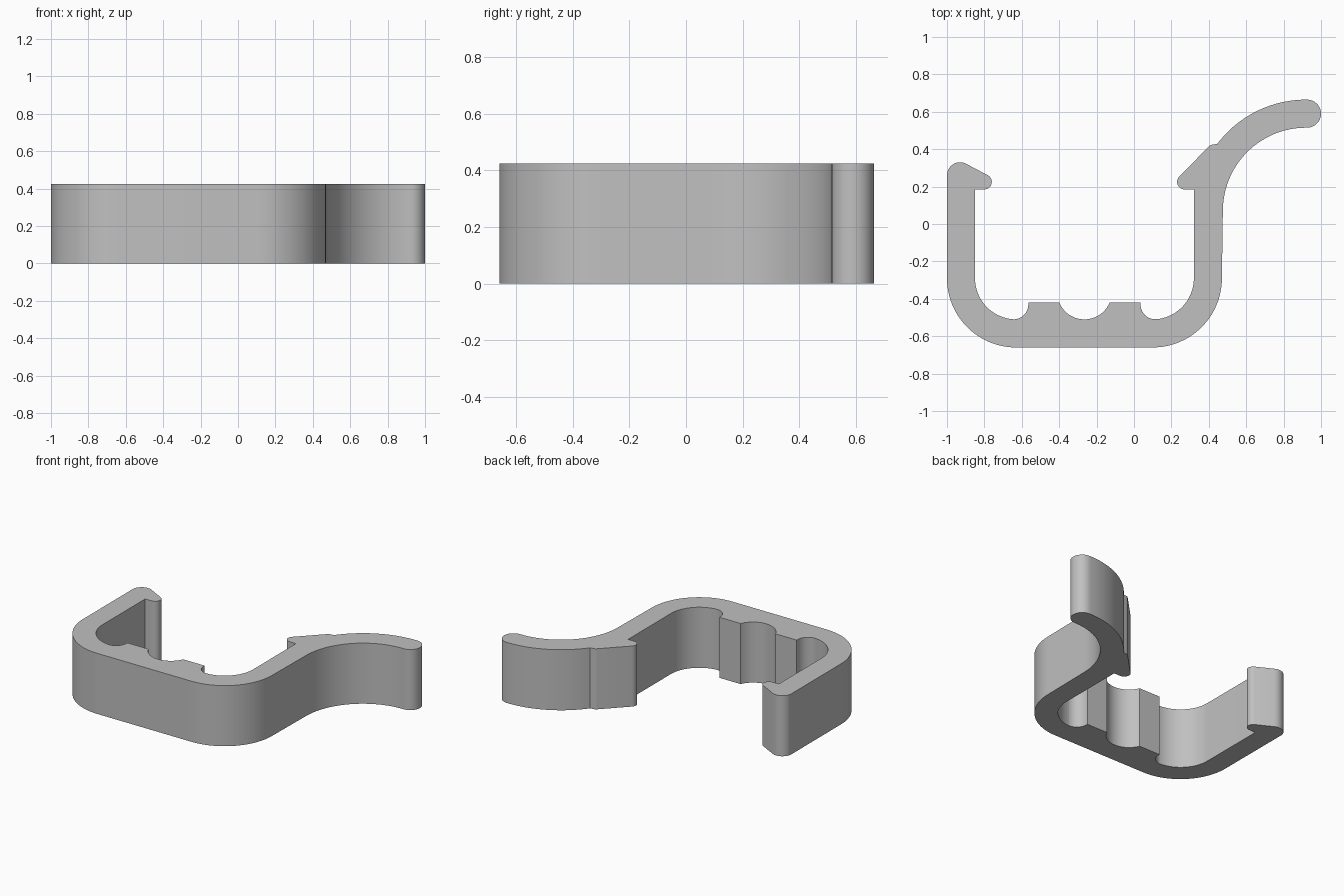
import bpy
import bmesh
from math import cos, sin, radians

if "Cube" in bpy.data.objects:
    bpy.data.objects.remove(bpy.data.objects["Cube"], do_unlink=True)

HEIGHT = 0.425


def arc(cx, cy, r, start, end, steps=16):
    """Points on an arc, angles in degrees."""
    span = end - start
    return [(cx + r * cos(radians(start + span * i / steps)),
             cy + r * sin(radians(start + span * i / steps)))
            for i in range(steps + 1)]


outline = []
# Outside of the U-shaped cradle
outline += arc(-0.63, -0.29, 0.37, 180, 270, 24)
outline += arc(0.10, -0.29, 0.37, 270, 360, 24)
# Curved finger lever with its round tip
outline += arc(0.92, 0.07, 0.445, 180, 90, 24)
outline += arc(0.925, 0.59, 0.075, -90, 90)
outline += arc(0.92, 0.07, 0.595, 90, 143, 20)
# Left catch
outline += arc(0.425, 0.39, 0.035, 90, 135, 5)
outline += arc(0.27, 0.225, 0.04, 135, 270, 10)
outline += [(0.32, 0.185)]
# Inside of the cradle with two ribs and a round groove between them
outline += arc(0.10, -0.29, 0.22, 0, -90, 20)
outline += arc(0.115, -0.43, 0.08, 270, 180, 10)
outline += [(0.035, -0.42)]
outline += arc(-0.265, -0.364, 0.146, -22.6, -157.4, 20)
outline += [(-0.565, -0.42)]
outline += arc(-0.645, -0.43, 0.08, 0, -90, 10)
outline += arc(-0.63, -0.29, 0.22, 270, 180, 20)
# Right catch
outline += [(-0.85, 0.185)]
outline += arc(-0.80, 0.225, 0.04, -90, 60, 10)
outline += arc(-0.93, 0.26, 0.07, 60, 180, 14)

# Extrude the outline upwards
bm = bmesh.new()
base = bm.faces.new([bm.verts.new((x, y, 0)) for x, y in outline])
result = bmesh.ops.extrude_face_region(bm, geom=[base], use_keep_orig=True)
top = [v for v in result["geom"] if isinstance(v, bmesh.types.BMVert)]
bmesh.ops.translate(bm, verts=top, vec=(0, 0, HEIGHT))
bmesh.ops.remove_doubles(bm, verts=bm.verts, dist=0.0005)
bmesh.ops.recalc_face_normals(bm, faces=bm.faces)
caps = [f for f in bm.faces if len(f.verts) > 4]
bmesh.ops.triangulate(bm, faces=caps, ngon_method='EAR_CLIP')
mesh = bpy.data.meshes.new("clip_body")
bm.to_mesh(mesh)
bm.free()

clip = bpy.data.objects.new("clip_body", mesh)
bpy.context.collection.objects.link(clip)

# Plain grey plastic
grey = bpy.data.materials.new("light_grey")
grey.use_nodes = True
color = (0.53, 0.53, 0.53, 1)
grey.diffuse_color = color
grey.node_tree.nodes["Principled BSDF"].inputs["Base Color"].default_value = color
mesh.materials.append(grey)

bpy.ops.object.select_all(action='DESELECT')
clip.select_set(True)
bpy.context.view_layer.objects.active = clip
bpy.ops.object.shade_smooth_by_angle(angle=radians(25))
